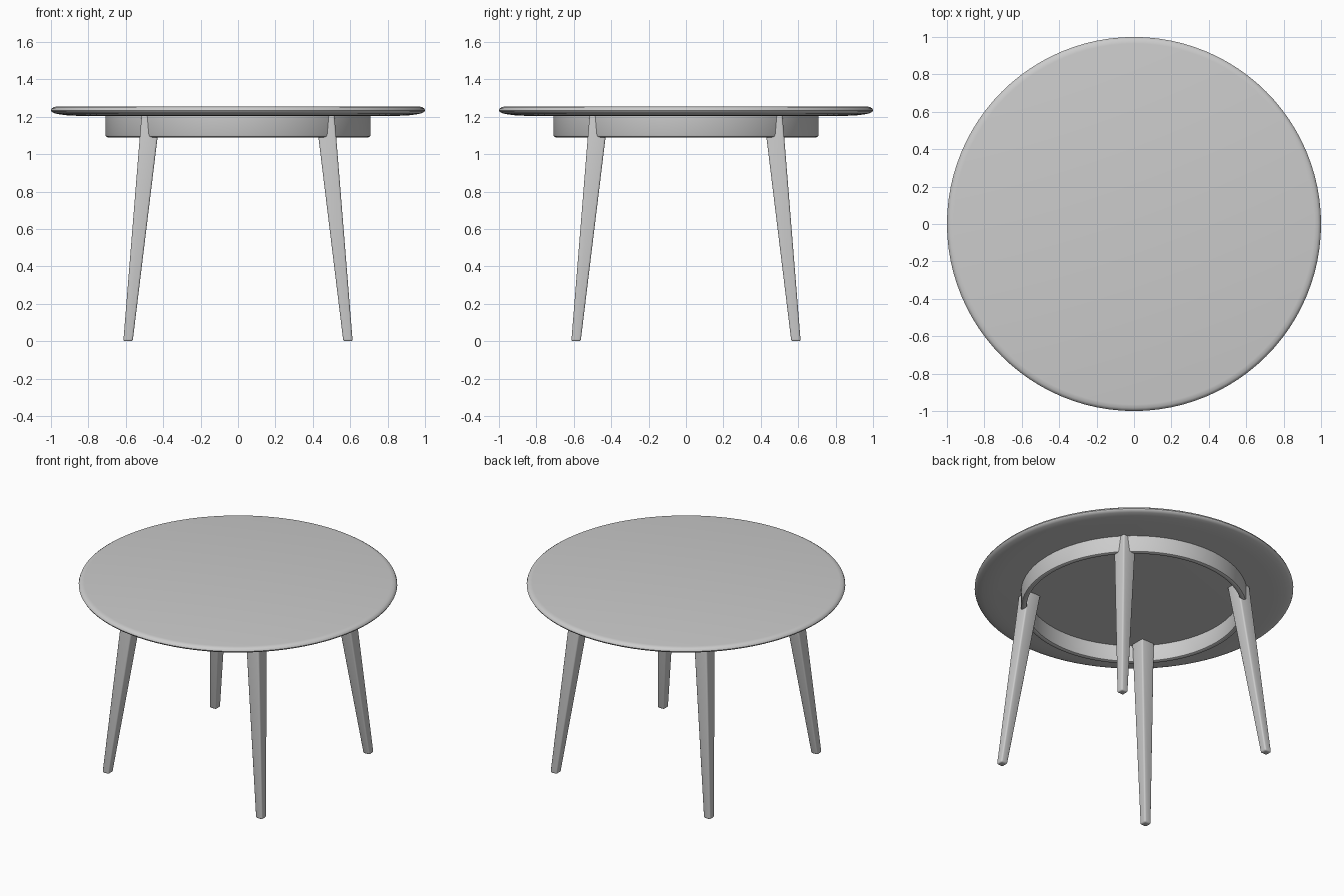
import bpy, bmesh, math

if "Cube" in bpy.data.objects:
    bpy.data.objects.remove(bpy.data.objects["Cube"])

mat = bpy.data.materials.new("light_grey")
mat.diffuse_color = (0.6, 0.6, 0.6, 1)
mat.use_nodes = True
mat.node_tree.nodes["Principled BSDF"].inputs["Base Color"].default_value = mat.diffuse_color


def finish(name, bm, angle=40):
    bmesh.ops.recalc_face_normals(bm, faces=bm.faces)
    me = bpy.data.meshes.new(name)
    bm.to_mesh(me)
    bm.free()
    me.materials.append(mat)
    ob = bpy.data.objects.new(name, me)
    bpy.context.collection.objects.link(ob)
    bpy.ops.object.select_all(action='DESELECT')
    ob.select_set(True)
    bpy.context.view_layer.objects.active = ob
    bpy.ops.object.shade_smooth_by_angle(angle=math.radians(angle))
    return ob


def lathe(name, profile, closed, steps=96):
    """Spin an (r, z) profile around the z axis."""
    bm = bmesh.new()
    vs = [bm.verts.new((r, 0, z)) for r, z in profile]
    es = [bm.edges.new(p) for p in zip(vs, vs[1:])]
    if closed:
        es.append(bm.edges.new((vs[-1], vs[0])))
    bmesh.ops.spin(bm, geom=vs + es, cent=(0, 0, 0), axis=(0, 0, 1),
                   angle=2 * math.pi, steps=steps)
    bmesh.ops.remove_doubles(bm, verts=bm.verts, dist=1e-5)
    return finish(name, bm)


# Round top with a soft upper edge and a longer undercut below
lathe("table_top", [(0, 1.255), (0.965, 1.255), (0.984, 1.252), (0.996, 1.244),
                    (1.0, 1.234), (0.996, 1.226), (0.98, 1.218), (0.95, 1.212),
                    (0.91, 1.207), (0.86, 1.205), (0, 1.205)], False)

# Ring apron with rounded lower edges
lathe("apron_ring", [(0.709, 1.206), (0.709, 1.102), (0.706, 1.094), (0.698, 1.09),
                     (0.684, 1.09), (0.676, 1.094), (0.673, 1.102),
                     (0.673, 1.206)], True)

# Splayed, tapered square legs with rounded edges
FOOT, HEAD = (0.588, 0.025, 0.0), (0.466, 0.05, 1.206)  # centre, half width, z
for sx, sy, side in ((1, -1, "front_right"), (-1, -1, "front_left"),
                     (1, 1, "back_right"), (-1, 1, "back_left")):
    bm = bmesh.new()
    bmesh.ops.create_cube(bm, size=2)
    for v in bm.verts:
        c, h, z = HEAD if v.co.z > 0 else FOOT
        v.co = (sx * c + v.co.x * h, sy * c + v.co.y * h, z)
    edges = [e for e in bm.edges if min(v.co.z for v in e.verts) < 1]
    bmesh.ops.bevel(bm, geom=edges, offset=0.01, segments=3, profile=0.5,
                    affect='EDGES', clamp_overlap=True)
    finish("leg_" + side, bm)
